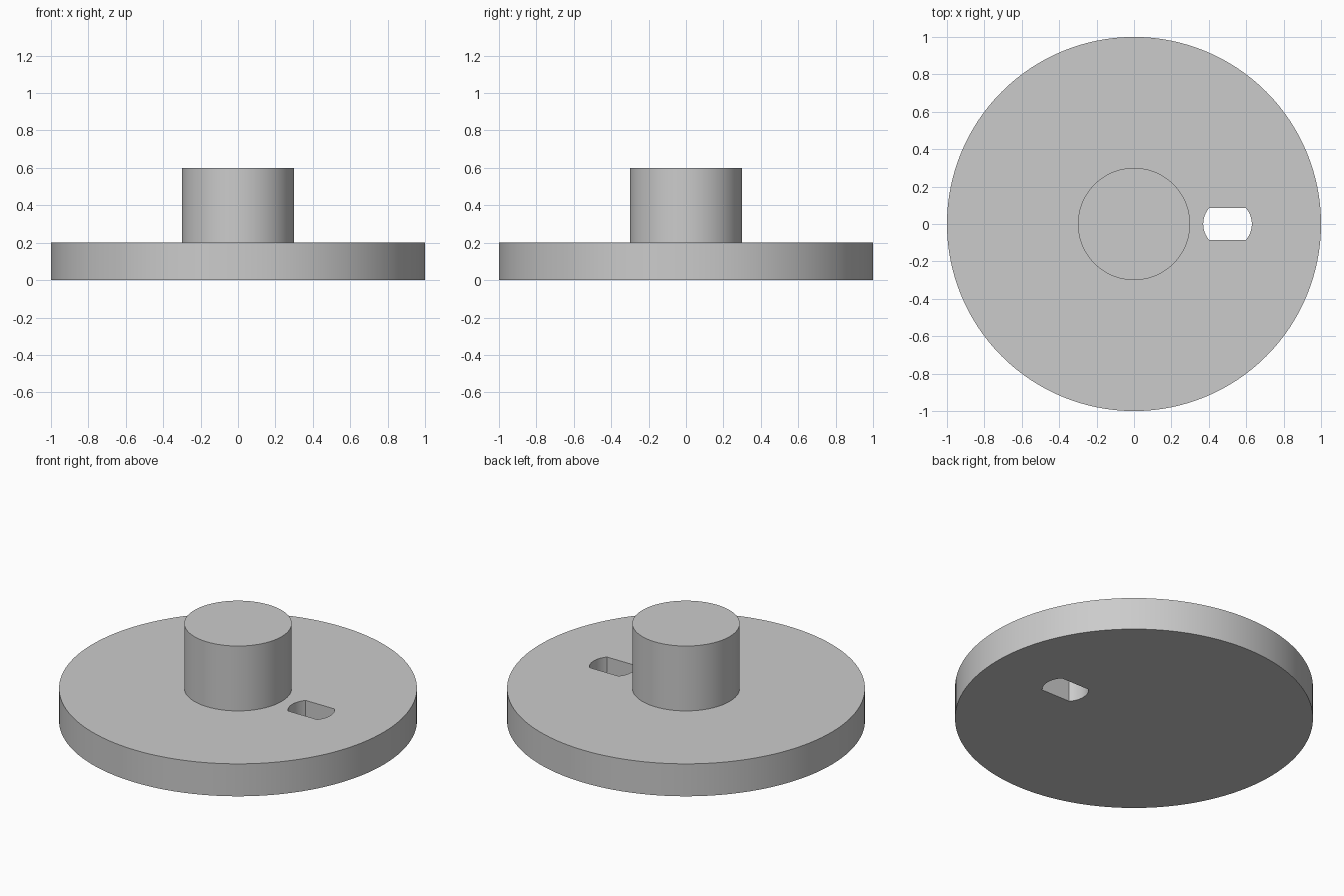
import bpy, bmesh, math
from mathutils import Vector

cube = bpy.data.objects.get("Cube")
if cube:
    bpy.data.objects.remove(cube, do_unlink=True)

SEGMENTS = 128
DISC_RADIUS, DISC_HEIGHT = 1.0, 0.2
HUB_RADIUS, HUB_TOP = 0.3, 0.6
SLOT_X, SLOT_RADIUS, SLOT_HALF_WIDTH = 0.5, 0.13, 0.085

grey = bpy.data.materials.new("plain grey")
grey.use_nodes = True
colour = (0.6, 0.6, 0.6, 1)
grey.diffuse_color = colour
grey.node_tree.nodes["Principled BSDF"].inputs["Base Color"].default_value = colour


def make_object(name, bm):
    bmesh.ops.recalc_face_normals(bm, faces=bm.faces)
    mesh = bpy.data.meshes.new(name)
    bm.to_mesh(mesh)
    bm.free()
    mesh.materials.append(grey)
    obj = bpy.data.objects.new(name, mesh)
    bpy.context.collection.objects.link(obj)
    return obj


def ring(bm, radius, z):
    angles = [math.tau * i / SEGMENTS for i in range(SEGMENTS)]
    return [bm.verts.new((radius * math.cos(a), radius * math.sin(a), z)) for a in angles]


# Disc and hub: stacked rings joined into one stepped solid
bm = bmesh.new()
profile = [(DISC_RADIUS, 0), (DISC_RADIUS, DISC_HEIGHT),
           (HUB_RADIUS, DISC_HEIGHT), (HUB_RADIUS, HUB_TOP)]
rings = [ring(bm, r, z) for r, z in profile]
for low, high in zip(rings, rings[1:]):
    for i in range(SEGMENTS):
        j = (i + 1) % SEGMENTS
        bm.faces.new((low[i], low[j], high[j], high[i]))
bm.faces.new(rings[0])
bm.faces.new(rings[-1])
body = make_object("disc_with_hub", bm)

# Slot cutter: a round bar with two flat sides
bm = bmesh.new()
half_angle = math.asin(SLOT_HALF_WIDTH / SLOT_RADIUS)
STEPS = 16
outline = []
for start in (0, math.pi):
    for i in range(STEPS + 1):
        a = start + half_angle * (2 * i / STEPS - 1)
        outline.append(bm.verts.new((SLOT_X + SLOT_RADIUS * math.cos(a),
                                     SLOT_RADIUS * math.sin(a), -0.1)))
base = bm.faces.new(outline)
extruded = bmesh.ops.extrude_face_region(bm, geom=[base], use_keep_orig=True)
top = [v for v in extruded["geom"] if isinstance(v, bmesh.types.BMVert)]
bmesh.ops.translate(bm, verts=top, vec=Vector((0, 0, DISC_HEIGHT + 0.2)))
cutter = make_object("slot_cutter", bm)
cutter.hide_render = True

# Cut the slot through the disc, then discard the cutter
cut = body.modifiers.new("slot", 'BOOLEAN')
cut.operation = 'DIFFERENCE'
cut.solver = 'EXACT'
cut.object = cutter
bpy.ops.object.select_all(action='DESELECT')
body.select_set(True)
bpy.context.view_layer.objects.active = body
bpy.ops.object.modifier_apply(modifier=cut.name)
bpy.data.objects.remove(cutter, do_unlink=True)

# Smooth round walls with crisp rims
bpy.ops.object.shade_smooth_by_angle(angle=math.radians(30))
